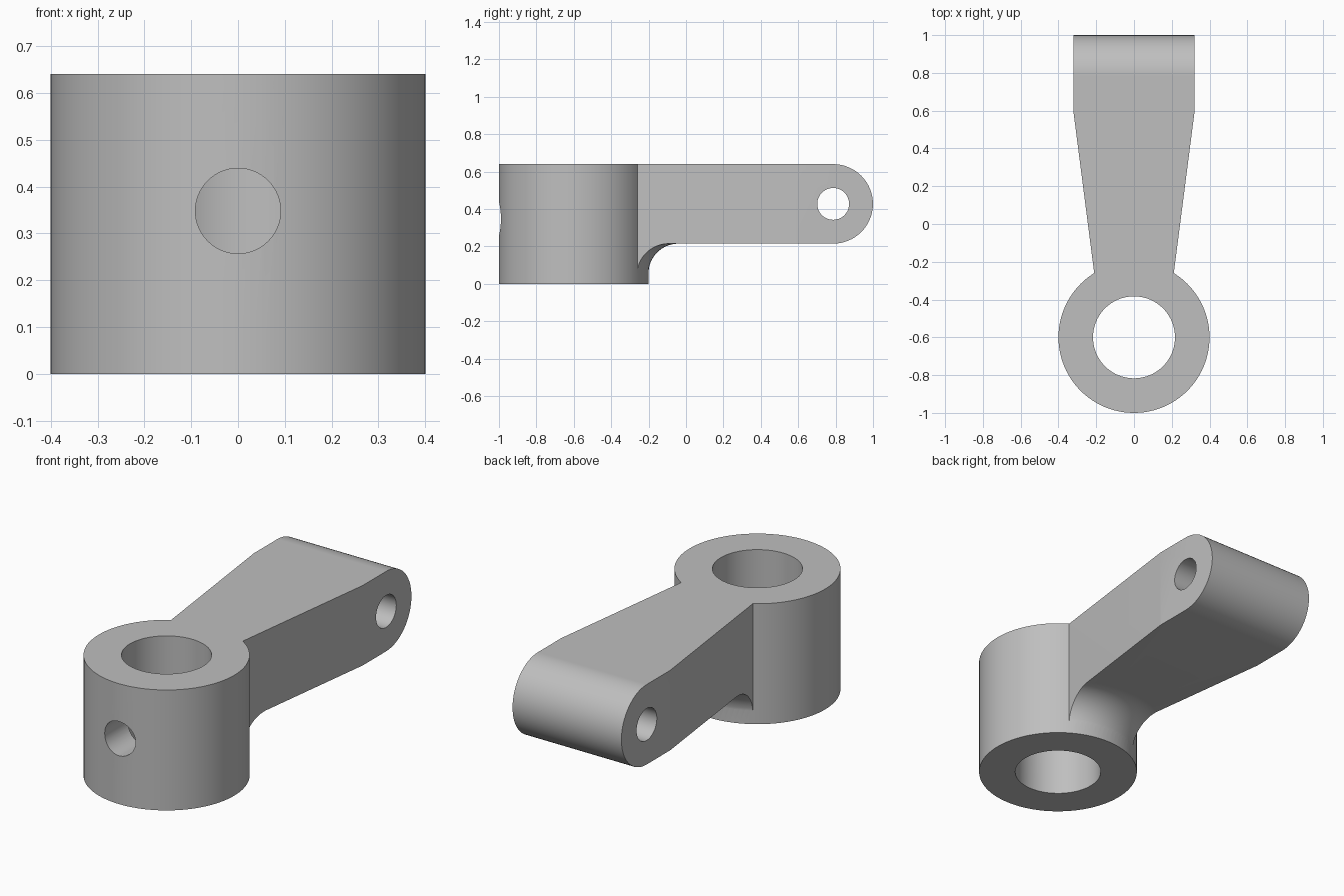
import bpy, bmesh
from math import sin, cos, pi, radians
from mathutils import Matrix

cube = bpy.data.objects.get("Cube")
if cube:
    bpy.data.objects.remove(cube, do_unlink=True)

HUB_Y, HUB_R, BORE_R = -0.6, 0.4, 0.217
TOP, ARM_BOTTOM = 0.64, 0.215
PIN_Y, PIN_Z = 0.787, (TOP + ARM_BOTTOM) / 2
END_R = (TOP - ARM_BOTTOM) / 2
FILLET = 0.16

grey = bpy.data.materials.new("metal grey")
grey.use_nodes = True
grey.diffuse_color = (0.52, 0.52, 0.52, 1)
grey.node_tree.nodes["Principled BSDF"].inputs["Base Color"].default_value = (0.52, 0.52, 0.52, 1)


def finish(name, bm):
    bmesh.ops.recalc_face_normals(bm, faces=bm.faces[:])
    mesh = bpy.data.meshes.new(name)
    bm.to_mesh(mesh)
    bm.free()
    mesh.materials.append(grey)
    obj = bpy.data.objects.new(name, mesh)
    bpy.context.collection.objects.link(obj)
    return obj


def arc(cx, cz, r, start, end, steps):
    angles = [radians(start + (end - start) * i / steps) for i in range(steps + 1)]
    return [(round(cx + r * cos(a), 6), round(cz + r * sin(a), 6)) for a in angles]


def lathe(name, profile, steps=96):
    """Turn a closed (radius, z) outline around the hub axis."""
    bm = bmesh.new()
    verts = [bm.verts.new((r, HUB_Y, z)) for r, z in profile]
    for a, b in zip(verts, verts[1:] + verts[:1]):
        bm.edges.new((a, b))
    bmesh.ops.spin(bm, geom=bm.verts[:] + bm.edges[:], cent=(0, HUB_Y, 0),
                   axis=(0, 0, 1), angle=2 * pi, steps=steps)
    bmesh.ops.remove_doubles(bm, verts=bm.verts[:], dist=1e-5)
    return finish(name, bm)


def rod(name, radius, length, centre, axis):
    bm = bmesh.new()
    turn = Matrix.Rotation(pi / 2, 4, axis)
    bmesh.ops.create_cone(bm, cap_ends=True, segments=64, radius1=radius, radius2=radius,
                          depth=length, matrix=Matrix.Translation(centre) @ turn)
    return finish(name, bm)


def combine(target, tool, operation):
    mod = target.modifiers.new(operation.lower(), "BOOLEAN")
    mod.operation, mod.solver, mod.object = operation, "EXACT", tool
    bpy.context.view_layer.objects.active = target
    bpy.ops.object.modifier_apply(modifier=mod.name)
    bpy.data.objects.remove(tool, do_unlink=True)


def half_width(y):
    return min(0.32, 0.21 + (y + 0.265) * 0.11 / 0.855)


# Tapered arm with a rounded end, extruded from its side outline
outline = [(-0.3, TOP), (-0.3, 0.01), (PIN_Y, 0.01)]
outline += arc(PIN_Y, PIN_Z, END_R, -90, 90, 32)
bm = bmesh.new()
side = bm.faces.new([bm.verts.new((-1, y, z)) for y, z in outline])
new = bmesh.ops.extrude_face_region(bm, geom=[side])["geom"]
bmesh.ops.translate(bm, vec=(2, 0, 0), verts=[v for v in new if isinstance(v, bmesh.types.BMVert)])
bmesh.ops.bisect_plane(bm, geom=bm.verts[:] + bm.edges[:] + bm.faces[:],
                       plane_co=(0, 0.59, 0), plane_no=(0, 1, 0))
for v in bm.verts:
    v.co.x *= half_width(v.co.y)
arm = finish("arm", bm)

# Underside clearance, leaving a round fillet against the hub
inner = HUB_R - 0.001
under = [(inner, -0.1)] + arc(inner + FILLET, ARM_BOTTOM - FILLET, FILLET, 180, 90, 16)
under += [(2, ARM_BOTTOM), (2, -0.1)]
combine(arm, lathe("underside_cutter", under), "DIFFERENCE")

# Hub sleeve with its bore, joined to the arm
lever = lathe("lever_arm_with_hub", [(BORE_R, 0), (HUB_R, 0), (HUB_R, TOP), (BORE_R, TOP)])
combine(lever, arm, "UNION")

# Cross pin hole and front set screw hole
combine(lever, rod("pin_hole_cutter", 0.085, 1, (0, PIN_Y, PIN_Z), "Y"), "DIFFERENCE")
combine(lever, rod("screw_hole_cutter", 0.091, 0.5, (0, -0.85, 0.348), "X"), "DIFFERENCE")

# Smooth shading with crisp edges
bpy.ops.object.select_all(action="DESELECT")
lever.select_set(True)
bpy.context.view_layer.objects.active = lever
bpy.ops.object.shade_smooth_by_angle(angle=radians(30))
weighted = lever.modifiers.new("even_shading", "WEIGHTED_NORMAL")
weighted.keep_sharp = True
